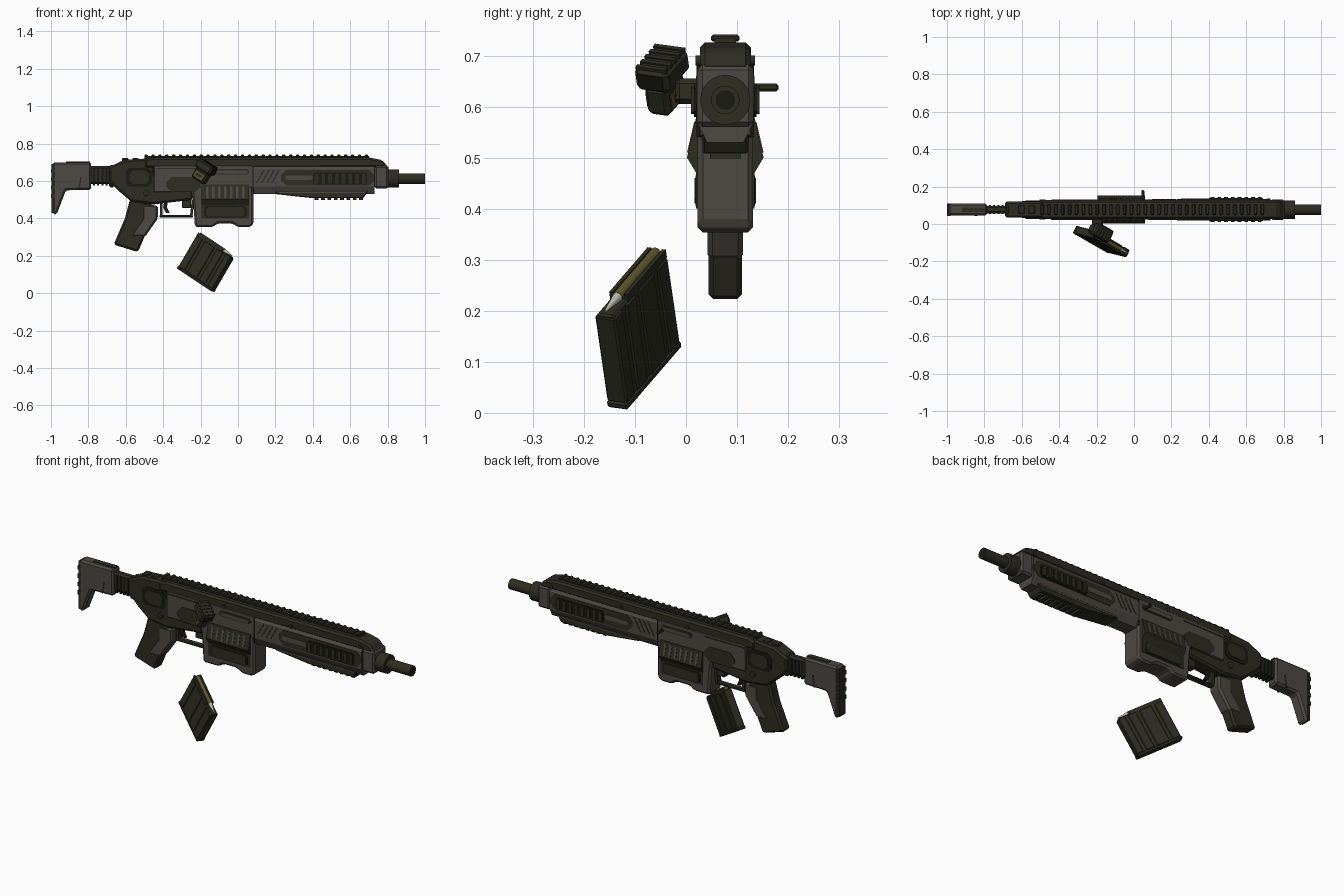
import bpy, bmesh
from mathutils import Matrix, Vector

cube = bpy.data.objects.get("Cube")
if cube:
    bpy.data.objects.remove(cube, do_unlink=True)


def material(name, red, green, blue):
    made = bpy.data.materials.new(name)
    made.use_nodes = True
    made.diffuse_color = (red, green, blue, 1)
    made.node_tree.nodes["Principled BSDF"].inputs["Base Color"].default_value = made.diffuse_color
    return made


OLIVE = material("dark olive", .026, .026, .016)
GREY = material("warm grey", .075, .065, .056)
BLACK = material("near black", .01, .01, .007)
BRASS = material("brass", .12, .09, .025)
PALE = material("pale metal", .5, .5, .42)

# Frames: the rifle stands upright, the loose parts share one tilt
RIFLE = Matrix.Translation((0, .077, 0))
FINE, SOFT = .004, .01
forward = Vector((.75, -.43, -.5)).normalized()
across = Vector((.49, -.12, .86)).cross(forward).normalized()
TILT = Matrix((forward, across, forward.cross(across))).transposed().to_4x4()


def finish(name, bm, mat, chamfer, frame):
    bmesh.ops.recalc_face_normals(bm, faces=bm.faces[:])
    mesh = bpy.data.meshes.new(name)
    bm.to_mesh(mesh)
    bm.free()
    mesh.materials.append(mat)
    part = bpy.data.objects.new(name, mesh)
    bpy.context.collection.objects.link(part)
    part.matrix_world = frame
    if chamfer:
        bevel = part.modifiers.new("chamfer", "BEVEL")
        bevel.width, bevel.segments, bevel.limit_method = chamfer, 1, "ANGLE"
    return part


def extrude(name, ring, shift, mat, chamfer, frame):
    bm = bmesh.new()
    face = bm.faces.new([bm.verts.new(point) for point in ring])
    grown = bmesh.ops.extrude_face_region(bm, geom=[face])["geom"]
    bmesh.ops.translate(bm, vec=shift, verts=[g for g in grown if isinstance(g, bmesh.types.BMVert)])
    return finish(name, bm, mat, chamfer, frame)


def outline(name, points, half, mat, chamfer=0, frame=RIFLE):
    """Side outline (x, z) extruded across the centre line."""
    return extrude(name, [(x, -half, z) for x, z in points], (0, 2 * half, 0), mat, chamfer, frame)


def slab(name, left, right, low, high, half, mat, chamfer=0, frame=RIFLE):
    corners = [(left, low), (right, low), (right, high), (left, high)]
    return outline(name, corners, half, mat, chamfer, frame)


def slot(name, left, right, low, high, cut, half, mat):
    """Plate with its four corners cut off."""
    points = [(left + cut, low), (right - cut, low), (right, low + cut), (right, high - cut),
              (right - cut, high), (left + cut, high), (left, high - cut), (left, low + cut)]
    return outline(name, points, half, mat)


def lean(name, spine, reach, half, mat, chamfer=0, tip=0):
    """Bar that follows a bent spine, with its ends tipped forward."""
    back = [(x - reach, z + tip) for x, z in spine]
    front = [(x + reach, z - tip) for x, z in spine]
    return outline(name, back + front[::-1], half, mat, chamfer)


def section(name, profile, left, right, mat):
    """Half cross-section (y, z), mirrored and extruded lengthwise."""
    ring = profile + [(-y, z) for y, z in reversed(profile)]
    return extrude(name, [(left, y, z) for y, z in ring], (right - left, 0, 0), mat, 0, RIFLE)


def row(part, count, step):
    array = part.modifiers.new("row", "ARRAY")
    array.use_relative_offset = False
    array.use_constant_offset = True
    array.constant_offset_displace = (step, 0, 0)
    array.count = count


def rod(name, start, end, radius, mat, frame=RIFLE, tip=None):
    start, end = Vector(start), Vector(end)
    axis = end - start
    bm = bmesh.new()
    bmesh.ops.create_cone(bm, cap_ends=True, segments=24, radius1=radius,
                          radius2=radius if tip is None else tip, depth=axis.length)
    turn = axis.to_track_quat("Z", "Y").to_matrix().to_4x4()
    part = finish(name, bm, mat, 0, frame @ Matrix.Translation((start + end) / 2) @ turn)
    bpy.ops.object.select_all(action="DESELECT")
    part.select_set(True)
    bpy.context.view_layer.objects.active = part
    bpy.ops.object.shade_smooth_by_angle()


def cross_pin(name, x, z, half, radius):
    rod(name, (x, -half, z), (x, half, z), radius, OLIVE)


# Barrel and muzzle collar
BORE = RIFLE @ Matrix.Translation((0, 0, .613))
for name, start, end, radius, mat in (
        ("barrel", .7, 1, .028, OLIVE), ("barrel bore", .99, 1.0005, .019, BLACK),
        ("barrel collar", .8, .86, .049, OLIVE)):
    rod(name, (start, 0, 0), (end, 0, 0), radius, mat, BORE)

# Handguard with vented panel
section("handguard", [(.036, .53), (.055, .57), (.055, .665), (.044, .682)], .08, .73, GREY)
slab("handguard nose", .73, .805, .56, .682, .055, GREY, SOFT)
slot("handguard panel", .23, .73, .575, .66, .03, .057, OLIVE)
slot("handguard panel bar", .25, .4, .605, .63, SOFT, .059, GREY)
slot("handguard vent frame", .4, .69, .58, .645, SOFT, .061, BLACK)
row(slot("handguard vent rib", .41, .43, .585, .64, FINE, .067, OLIVE), 8, .036)
row(lean("slanted groove", [(.1, .59), (.14, .66)], FINE, .0562, OLIVE), 4, .027)
slab("handguard seam", .078, .083, .54, .68, .0564, BLACK)

# Lower rail
outline("lower rail", [(.2, .55), (.2, .53), (.4, .508), (.67, .508), (.7, .55)], .045, OLIVE, FINE)
row(slab("lower rail tooth", .41, .43, .498, .52, .03, OLIVE), 8, .034)
slab("lower rail strip", .22, .68, .535, .541, .0465, GREY)

# Upper receiver and top rail
outline("upper receiver", [(-.5, .67), (-.5, .715), (-.46, .726), (.7, .726), (.77, .712), (.805, .672)],
        .05, OLIVE, SOFT)
slab("top rail", -.5, .7, .72, .733, .021, OLIVE)
row(slab("top rail tooth", -.5, -.482, .727, .741, .028, OLIVE, FINE), 33, .0368)
for x in (-.1, .3, .72):
    cross_pin("receiver pin", x, .69, .058, SOFT)

# Receiver
slab("receiver", -.45, .085, .54, .684, .052, GREY, FINE)
outline("rear receiver", [(-.69, .6), (-.69, .675), (-.61, .712), (-.46, .722), (-.43, .56), (-.24, .55),
                          (-.24, .5), (-.45, .475), (-.57, .49), (-.63, .54)], .043, OLIVE, SOFT)
slot("rear receiver recess", -.6, -.46, .57, .67, .02, .046, BLACK)
slot("rear receiver cover", -.58, -.475, .585, .655, .02, .049, OLIVE)
slot("receiver oval", -.385, -.2, .54, .62, .03, .055, OLIVE)
slot("receiver slot", -.13, .06, .634, .664, SOFT, .054, OLIVE)
slot("bolt cover", -.115, .05, .64, .657, FINE, .057, GREY)
slab("receiver step", -.44, -.2, .664, .67, .0545, OLIVE)
cross_pin("selector", -.49, .535, .053, .016)
LEFT_SIDE = RIFLE @ Matrix.Translation((0, .08, 0))
slab("charging handle", .04, .055, .63, .645, .024, OLIVE, FINE, LEFT_SIDE)
row(slab("rear sight block", -.62, -.585, .69, .722, .022, OLIVE, FINE), 2, .055)

# Magazine housing with flared side covers
outline("magazine housing", [(-.255, .575), (.083, .575), (.083, .37), (.065, .353), (0, .353), (-.03, .373),
                             (-.11, .373), (-.135, .353), (-.23, .353), (-.24, .5)], .054, GREY, SOFT)
section("housing side cover", [(.057, .4), (.057, .47), (.075, .5), (.057, .58)], -.195, .06, OLIVE)
slot("housing recess", -.18, .045, .405, .465, SOFT, .0585, BLACK)
slot("housing panel", -.17, .035, .41, .46, SOFT, .0605, OLIVE)
row(section("housing slit", [(.061, .57), (.075, .51)], -.17, -.158, GREY), 7, .032)

# Trigger group
slab("trigger guard", -.42, -.24, .405, .418, .016, OLIVE, FINE)
lean("trigger guard rear", [(-.41, .48), (-.41, .41)], .007, .016, OLIVE)
lean("trigger guard front", [(-.24, .5), (-.25, .41)], .007, .016, OLIVE)
lean("trigger", [(-.385, .49), (-.39, .46), (-.375, .43)], SOFT, .007, BLACK)
slab("magazine release", -.3, -.25, .455, .51, .02, OLIVE, FINE)

# Grip
lean("grip", [(-.51, .49), (-.54, .38), (-.6, .24)], .065, .033, OLIVE, SOFT, .02)
lean("grip collar", [(-.47, .47), (-.47, .4), (-.54, .3)], .042, .035, GREY, SOFT)

# Stock
slab("stock tube", -.8, -.62, .585, .68, .02, OLIVE, SOFT)
slab("stock tube collar", -.69, -.66, .565, .685, .03, OLIVE, SOFT)
row(slab("stock tube rib", -.775, -.764, .575, .67, .024, BLACK), 4, .022)
outline("stock", [(-.99, .42), (-.99, .7), (-.785, .7), (-.785, .553), (-.92, .55), (-.97, .42)],
        .032, GREY, SOFT)
slab("butt pad", -.998, -.985, .43, .69, .027, OLIVE)
for step in range(4):
    low = .51 + step * .045
    slab("butt pad rib", -1, -.98, low, low + .02, .033, OLIVE)
slab("stock top inlay", -.92, -.79, .69, .703, .012, OLIVE)
lean("stock groove", [(-.85, .555), (-.84, .62)], FINE, .0335, OLIVE)

# Loose magazine
MAGAZINE = Matrix.Translation((-.17, -.095, .166)) @ TILT
slab("loose magazine", -.12, .12, -.108, .1, .019, OLIVE, FINE, MAGAZINE)
slab("loose magazine base", -.124, .124, -.113, -.097, .023, OLIVE, FINE, MAGAZINE)
for left, right in ((-.12, -.075), (-.06, .01), (.025, .07), (.085, .122)):
    slab("loose magazine rib", left, right, -.1, .096, .0225, OLIVE, FINE, MAGAZINE)
for offset in (-.016, .016):
    lip_frame = MAGAZINE @ Matrix.Translation((0, offset, 0))
    slab("magazine lip", -.12, .055, .095, .112, FINE, OLIVE, 0, lip_frame)
TOP_ROUND = MAGAZINE @ Matrix.Translation((0, 0, .106))
rod("round case", (-.115, 0, 0), (.06, 0, 0), .011, BRASS, TOP_ROUND)
rod("round tip", (.06, 0, 0), (.115, 0, 0), SOFT, PALE, TOP_ROUND, .002)

# Offset sight on its mount
SIGHT = Matrix.Translation((-.185, -.043, .647)) @ TILT
slab("sight hood", -.052, .052, .005, .055, .037, OLIVE, SOFT, SIGHT)
slab("sight body", -.042, .042, -.055, .01, .026, OLIVE, SOFT, SIGHT)
slab("sight plate", -.03, .03, -.04, -.01, .028, BRASS, 0, SIGHT)
slab("sight plate inset", -.02, .015, -.033, -.016, .0295, OLIVE, 0, SIGHT)
slab("sight lens", .04, .0535, .014, .046, .026, BLACK, 0, SIGHT)
row(slab("sight hood rib", -.045, -.035, .05, .058, .033, OLIVE, 0, SIGHT), 5, .02)
RIGHT_SIDE = Matrix.Translation((0, .007, 0))
slab("sight mount", -.225, -.165, .605, .655, .03, OLIVE, SOFT, RIGHT_SIDE)
